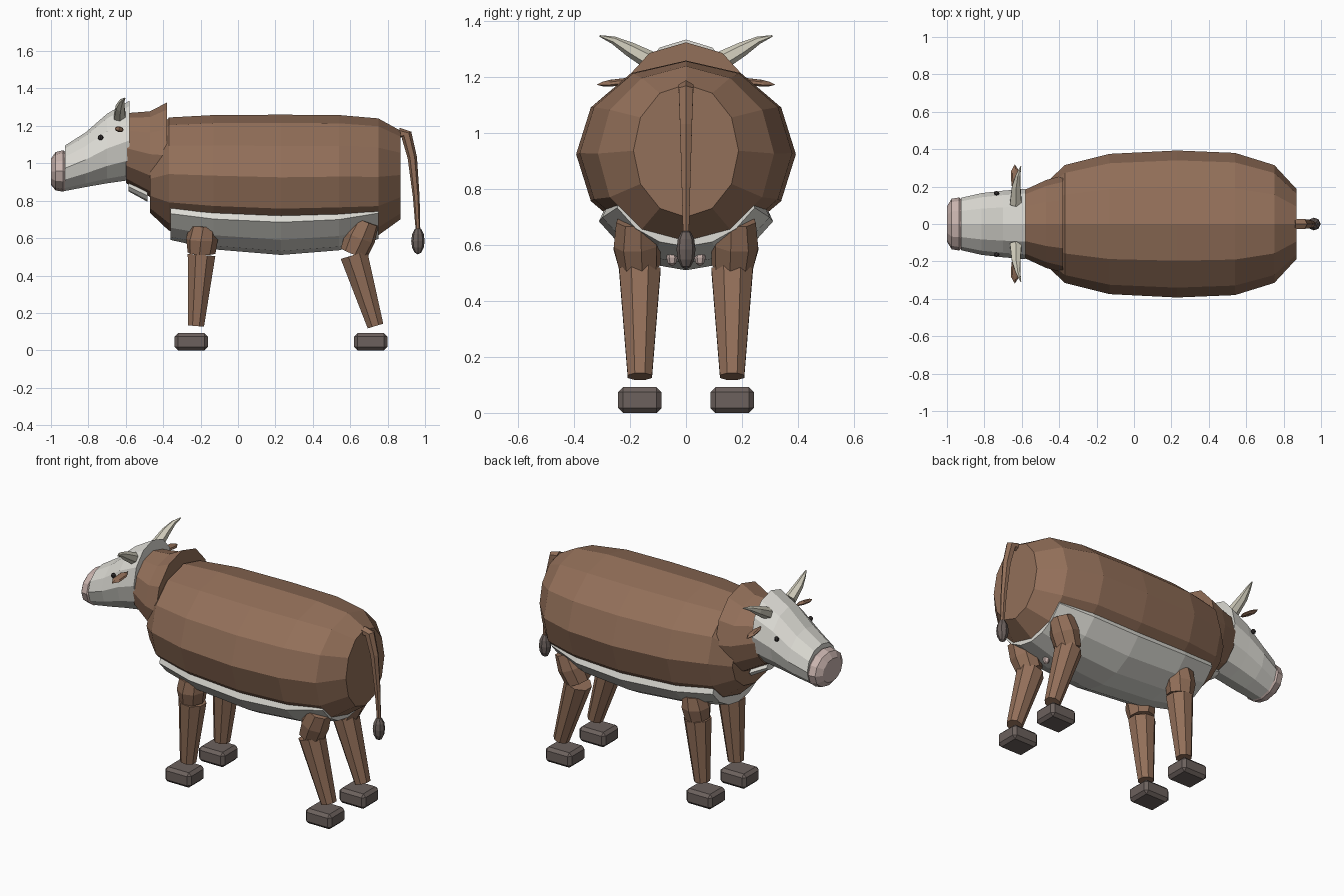
import bpy, bmesh, math
from mathutils import Vector, Matrix

if "Cube" in bpy.data.objects:
    bpy.data.objects.remove(bpy.data.objects["Cube"])


def material(name, rgb):
    m = bpy.data.materials.new(name)
    m.diffuse_color = (*rgb, 1)
    m.use_nodes = True
    m.node_tree.nodes["Principled BSDF"].inputs["Base Color"].default_value = m.diffuse_color
    return m


BROWN = material("brown_hide", (0.29, 0.16, 0.10))
WHITE = material("white_hide", (0.72, 0.71, 0.66))
PINK = material("pink_skin", (0.58, 0.45, 0.42))
HOOF = material("hoof_grey", (0.15, 0.12, 0.11))
HORN = material("horn", (0.66, 0.63, 0.52))
DARK = material("eye_dark", (0.03, 0.025, 0.025))


def finish(name, bm, mat):
    bmesh.ops.recalc_face_normals(bm, faces=bm.faces)
    me = bpy.data.meshes.new(name)
    bm.to_mesh(me)
    bm.free()
    me.materials.append(mat)
    ob = bpy.data.objects.new(name, me)
    bpy.context.collection.objects.link(ob)
    return ob


def skin(name, rings, mat):
    """Bridge equal-length rings of points and cap both ends."""
    bm = bmesh.new()
    vs = [[bm.verts.new(p) for p in r] for r in rings]
    n = len(vs[0])
    for a, b in zip(vs, vs[1:]):
        for i in range(n):
            j = (i + 1) % n
            bm.faces.new((a[i], a[j], b[j], b[i]))
    bm.faces.new(vs[0])
    bm.faces.new(vs[-1])
    return finish(name, bm, mat)


def barrel(name, sections, mat, n=12):
    """Sections along x: (x, half width, bottom z, top z)."""
    rings = []
    for x, w, lo, hi in sections:
        c, h = (lo + hi) / 2, (hi - lo) / 2
        rings.append([(x, w * math.sin(2 * math.pi * i / n),
                       c + h * math.cos(2 * math.pi * i / n)) for i in range(n)])
    return skin(name, rings, mat)


def tube(name, path, mat, n=8):
    """Path of (point, radius); rings lie across the path."""
    pts = [Vector(p) for p, r in path]
    rings = []
    for k, (p, r) in enumerate(path):
        d = pts[min(k + 1, len(pts) - 1)] - pts[max(k - 1, 0)]
        q = d.to_track_quat('Z', 'Y')
        rings.append([pts[k] + q @ Vector((r * math.cos(2 * math.pi * (i + .5) / n),
                                           r * math.sin(2 * math.pi * (i + .5) / n), 0))
                      for i in range(n)])
    return skin(name, rings, mat)


def ball(name, loc, size, mat, u=8, v=6):
    bm = bmesh.new()
    bmesh.ops.create_uvsphere(bm, u_segments=u, v_segments=v, radius=1)
    bm.transform(Matrix.Translation(loc) @ Matrix.Diagonal((*size, 1)))
    return finish(name, bm, mat)


# Torso
barrel("body", [(-0.47, 0.22, 0.735, 1.10), (-0.37, 0.315, 0.64, 1.245),
                (-0.13, 0.375, 0.61, 1.258), (0.23, 0.393, 0.59, 1.26),
                (0.54, 0.38, 0.60, 1.258), (0.75, 0.315, 0.615, 1.24),
                (0.868, 0.188, 0.70, 1.175)], BROWN)

# Pale belly shell wrapped under the torso
belly = []
for x, w, depth in [(-0.36, 0.31, 0.33), (-0.13, 0.36, 0.38), (0.23, 0.38, 0.41),
                    (0.54, 0.365, 0.385), (0.75, 0.30, 0.325)]:
    arc = [math.radians(215 + 110 * i / 6) for i in range(7)]
    ring = [(x, w * math.cos(a), 0.92 + depth * math.sin(a)) for a in arc]
    top = ring[0][2] + 0.05
    belly.append(ring + [(x, w * 0.76, top), (x, -w * 0.76, top)])
skin("belly", belly, WHITE)

# Neck, throat, head and muzzle
barrel("neck", [(-0.38, 0.26, 0.76, 1.325), (-0.47, 0.235, 0.82, 1.278),
                (-0.60, 0.175, 0.895, 1.268)], BROWN)
barrel("throat", [(-0.585, 0.05, 0.85, 0.90), (-0.485, 0.08, 0.795, 0.86)], WHITE, 8)
barrel("head", [(-0.58, 0.188, 0.91, 1.335), (-0.70, 0.178, 0.893, 1.265),
                (-0.815, 0.165, 0.873, 1.165), (-0.925, 0.14, 0.852, 1.095)], WHITE)
barrel("muzzle", [(-0.915, 0.125, 0.86, 1.055), (-0.935, 0.142, 0.848, 1.07),
                  (-0.975, 0.135, 0.855, 1.06), (-1.0, 0.095, 0.885, 1.025)], PINK)

# Tail and tuft
tube("tail", [((0.86, 0, 1.16), 0.03), ((0.90, 0, 1.155), 0.03), ((0.932, 0, 1.03), 0.025),
              ((0.953, 0, 0.82), 0.018), ((0.963, 0, 0.63), 0.012)], BROWN, 6)
ball("tail_tuft", (0.962, 0, 0.585), (0.036, 0.034, 0.072), HOOF)

# Paired parts
for s, side in ((-1, "right"), (1, "left")):
    ball(f"eye_{side}", (-0.735, s * 0.165, 1.138), (0.015, 0.012, 0.015), DARK)
    ear = ball(f"ear_{side}", (0, 0, 0), (0.026, 0.075, 0.012), BROWN, 6, 4)
    ear.location = (-0.635, s * 0.245, 1.182)
    ear.rotation_euler = (-s * 0.12, 0.25, 0)
    tube(f"horn_{side}", [((-0.632, s * 0.11, 1.25), 0.036), ((-0.63, s * 0.2, 1.30), 0.026),
                          ((-0.62, s * 0.26, 1.333), 0.014),
                          ((-0.605, s * 0.308, 1.348), 0.003)], HORN, 6)
    ball(f"teat_{side}", (0.60, s * 0.05, 0.555), (0.02, 0.02, 0.03), PINK, 6, 4)

    # Legs: short thigh, tapered shank, floating hoof
    y = s * 0.165
    for end, thigh, knee, ankle, hoof_x in (("front", (-0.19, 0.665), (-0.195, 0.52), -0.225, -0.25),
                                            ("hind", (0.685, 0.69), (0.62, 0.52), 0.735, 0.71)):
        mid = [(a + b) / 2 for a, b in zip(thigh, knee)]
        tube(f"{end}_thigh_{side}", [((thigh[0], s * 0.18, thigh[1]), 0.072),
                                     ((mid[0], s * 0.175, mid[1]), 0.085),
                                     ((knee[0], y, knee[1]), 0.075)], BROWN)
        tube(f"{end}_shank_{side}", [((knee[0], y, knee[1] - 0.01), 0.08),
                                     ((ankle, y, 0.13), 0.047)], BROWN)
        bm = bmesh.new()
        bmesh.ops.create_cube(bm, size=1)
        bm.transform(Matrix.Translation((hoof_x, y, 0.046)) @ Matrix.Diagonal((0.178, 0.156, 0.092, 1)))
        bmesh.ops.bevel(bm, geom=bm.edges[:], offset=0.018, segments=1, affect='EDGES')
        finish(f"{end}_hoof_{side}", bm, HOOF)
